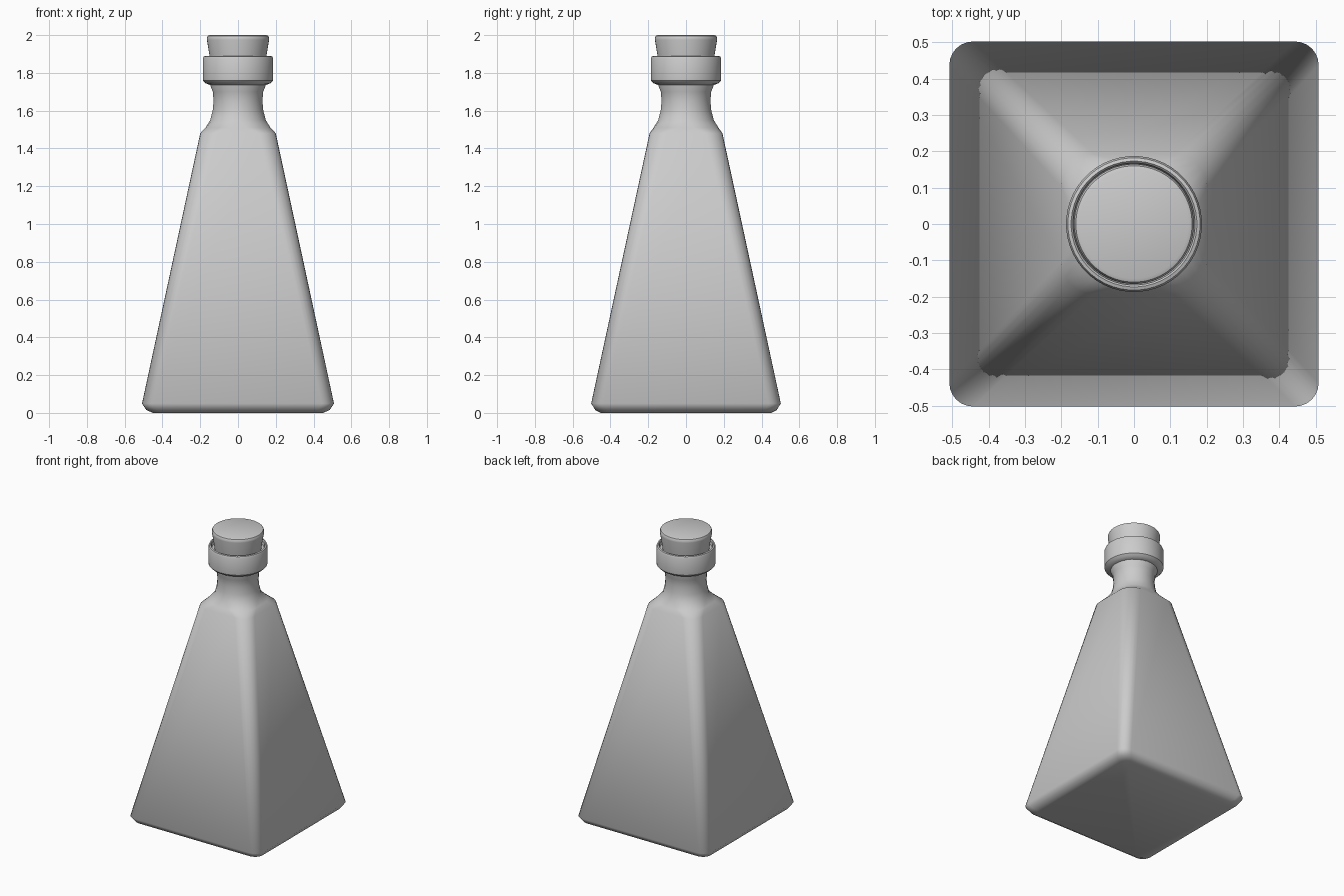
import bpy, bmesh
from math import sin, cos, pi

if "Cube" in bpy.data.objects:
    bpy.data.objects.remove(bpy.data.objects["Cube"])

grey = bpy.data.materials.new("light_grey")
grey.use_nodes = True
grey.diffuse_color = (0.6, 0.6, 0.6, 1)
grey.node_tree.nodes["Principled BSDF"].inputs["Base Color"].default_value = (0.6, 0.6, 0.6, 1)

STEPS = 7  # points per rounded corner


def square_ring(hx, hy, radius, z):
    """Rounded rectangle with the corner points in counter-clockwise order."""
    points = []
    for corner, (sx, sy) in enumerate([(1, 1), (-1, 1), (-1, -1), (1, -1)]):
        for i in range(STEPS):
            a = pi / 2 * (corner + i / (STEPS - 1))
            points.append((sx * (hx - radius) + radius * cos(a),
                           sy * (hy - radius) + radius * sin(a), z))
    return points


def round_ring(radius, z, count=4 * STEPS):
    """Circle whose points line up with those of square_ring."""
    return [(radius * cos(2 * pi * (i + 0.5) / count),
             radius * sin(2 * pi * (i + 0.5) / count), z) for i in range(count)]


def loft(name, rings, sharp_angle=None):
    """Skin the rings from bottom to top and cap both ends."""
    bm = bmesh.new()
    loops = [[bm.verts.new(p) for p in ring] for ring in rings]
    for low, high in zip(loops, loops[1:]):
        n = len(low)
        for i in range(n):
            j = (i + 1) % n
            bm.faces.new((low[i], low[j], high[j], high[i]))
    bm.faces.new(loops[0][::-1])
    bm.faces.new(loops[-1])
    mesh = bpy.data.meshes.new(name)
    bm.to_mesh(mesh)
    bm.free()
    mesh.materials.append(grey)
    obj = bpy.data.objects.new(name, mesh)
    bpy.context.collection.objects.link(obj)
    bpy.ops.object.select_all(action="DESELECT")
    obj.select_set(True)
    bpy.context.view_layer.objects.active = obj
    if sharp_angle is None:
        bpy.ops.object.shade_smooth()
    else:
        bpy.ops.object.shade_smooth_by_angle(angle=sharp_angle)
    return obj


# Pyramid body running into the round neck
body = [square_ring(0.45, 0.45, 0.05, 0.0),
        square_ring(0.485, 0.48, 0.06, 0.015),
        square_ring(0.508, 0.502, 0.065, 0.05),
        square_ring(0.2, 0.193, 0.09, 1.48),
        square_ring(0.172, 0.172, 0.13, 1.51)]
neck = [(0.148, 1.55), (0.135, 1.6), (0.13, 1.65), (0.134, 1.7), (0.15, 1.74), (0.15, 1.77)]
loft("bottle_body", body + [round_ring(r, z) for r, z in neck])

# Collar around the mouth, with a shallow recess for the stopper
collar = [(0.145, 1.735), (0.172, 1.745), (0.186, 1.76), (0.187, 1.77), (0.187, 1.875),
          (0.182, 1.887), (0.173, 1.89), (0.168, 1.885), (0.165, 1.86)]
loft("collar", [round_ring(r, z, 48) for r, z in collar], 0.6)

# Tapered stopper
stopper = [(0.145, 1.84), (0.151, 1.89), (0.165, 1.975), (0.165, 1.985), (0.16, 1.996), (0.15, 2.0)]
loft("stopper", [round_ring(r, z, 48) for r, z in stopper], 0.6)
